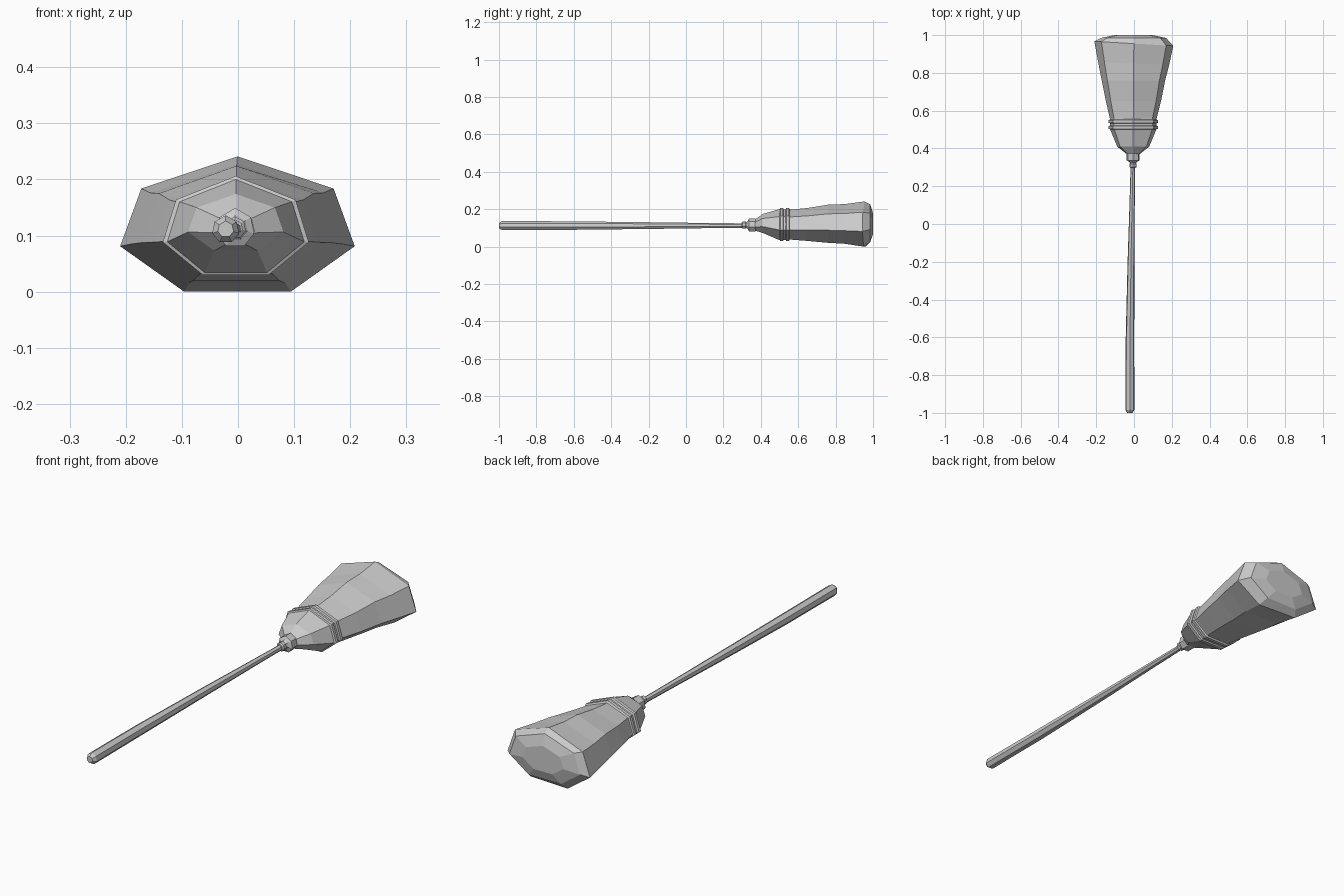
import bpy, bmesh

# Seven-sided cross-section: x as fraction of half width, z from bottom (0) to top (1)
HALF = [(0.82, 0.76), (1.0, 0.33), (0.455, 0.0)]
SECTION = [(0, 1)] + HALF + [(-x, z) for x, z in reversed(HALF)]


def loft(name, stations, skew=None):
    """Skin rings along y; station = (y, centre x, half width, bottom z, top z)."""
    bm = bmesh.new()
    rings = []
    for i, (y, cx, w, z0, z1) in enumerate(stations):
        tilt = skew.get(i, 0) if skew else 0
        rings.append([bm.verts.new((cx + w * x, y + tilt * x, z0 + (z1 - z0) * z))
                      for x, z in SECTION])
    n = len(SECTION)
    for a, b in zip(rings, rings[1:]):
        for k in range(n):
            bm.faces.new((a[k], a[(k + 1) % n], b[(k + 1) % n], b[k]))
    bm.faces.new(rings[0])
    bm.faces.new(rings[-1])
    bmesh.ops.recalc_face_normals(bm, faces=bm.faces)
    mesh = bpy.data.meshes.new(name)
    bm.to_mesh(mesh)
    bm.free()
    obj = bpy.data.objects.new(name, mesh)
    bpy.context.collection.objects.link(obj)
    return obj


# Slightly crooked stick, thicker at the grip end
loft("handle", [(y, x, r, 0.112 - r, 0.112 + r) for y, x, r in [
    (-1.0, -0.022, 0.014), (-0.985, -0.022, 0.024), (-0.65, -0.022, 0.023),
    (-0.2, -0.016, 0.018), (0.1, -0.010, 0.014), (0.31, -0.006, 0.012),
    (0.36, -0.005, 0.012)]])

# Stepped collar joining stick and head
loft("collar", [(y, -0.005, r, 0.115 - r, 0.115 + r) for y, r in [
    (0.297, 0.013), (0.302, 0.019), (0.318, 0.019), (0.322, 0.015),
    (0.33, 0.022), (0.337, 0.034), (0.37, 0.034), (0.385, 0.03)]])

# Gathered bristle shoulder, flaring brush and domed end
loft("bristles", [
    (0.37, -0.004, 0.034, 0.085, 0.145),
    (0.41, -0.004, 0.085, 0.073, 0.174),
    (0.50, -0.004, 0.122, 0.034, 0.200),
    (0.56, -0.004, 0.124, 0.037, 0.197),
    (0.65, -0.003, 0.146, 0.030, 0.206),
    (0.76, -0.003, 0.168, 0.020, 0.224),
    (0.85, -0.002, 0.188, 0.015, 0.227),
    (0.955, -0.001, 0.209, 0.002, 0.241),
    (0.985, -0.002, 0.172, 0.025, 0.226),
    (1.0, -0.003, 0.100, 0.065, 0.178)], skew={6: -0.008, 7: -0.012})

# Two raised binding bands
for i, y in enumerate((0.500, 0.532)):
    loft(f"binding_band_{i + 1}", [
        (y, -0.004, 0.120, 0.037, 0.197), (y + 0.004, -0.004, 0.130, 0.030, 0.206),
        (y + 0.018, -0.004, 0.130, 0.030, 0.206), (y + 0.023, -0.004, 0.120, 0.037, 0.197)])

# Settle the end exactly on the ground
head = bpy.data.objects["bristles"]
lowest = min(v.co.z for v in head.data.vertices)
for v in head.data.vertices:
    if v.co.z - lowest < 0.001:
        v.co.z = 0.0
